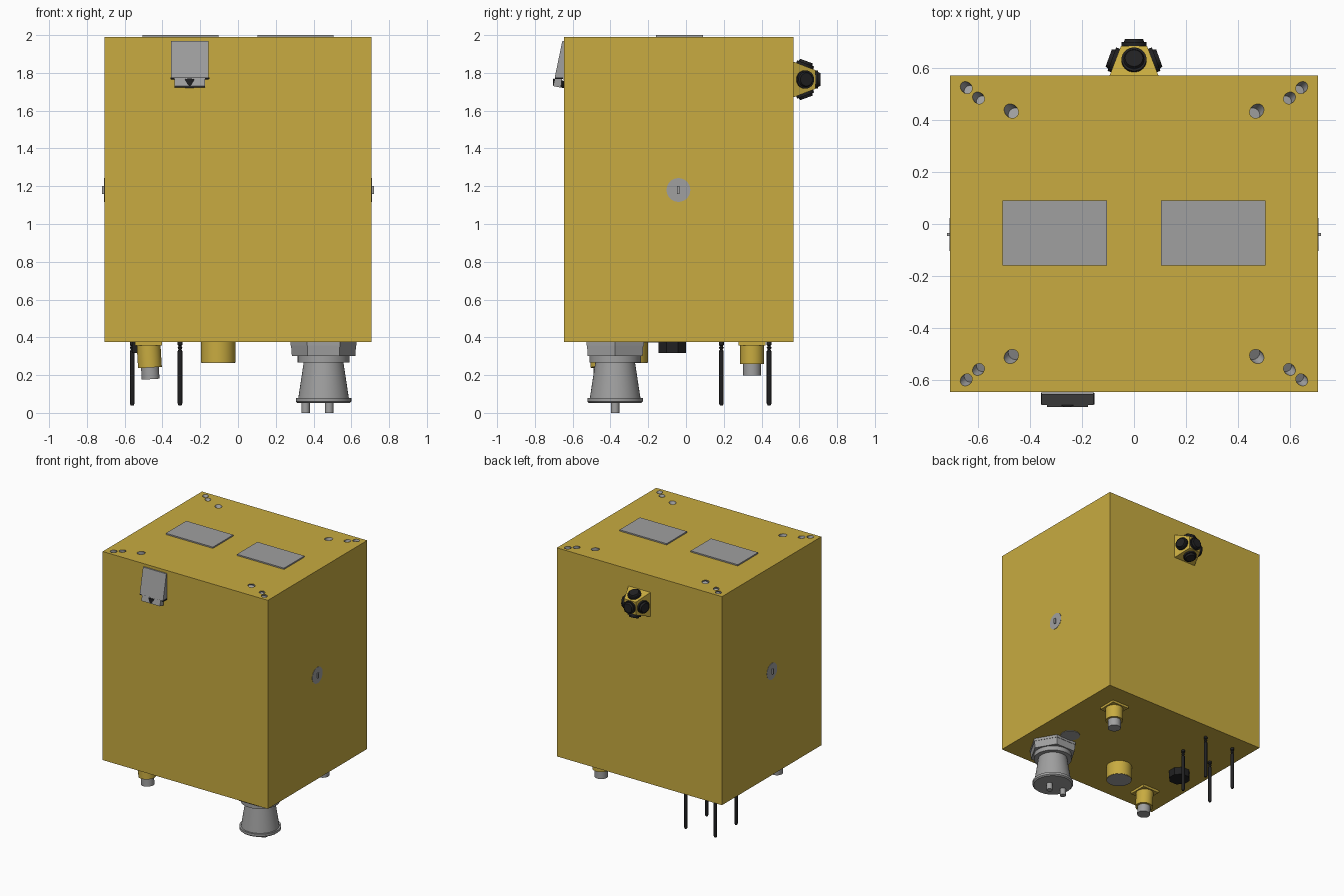
import bpy, bmesh, math
from mathutils import Vector, Matrix

if "Cube" in bpy.data.objects:
    bpy.data.objects.remove(bpy.data.objects["Cube"])

made = []
DOWN = Vector((0, 0, -1))
FLOOR, ROOF = 0.376, 1.99      # underside and top of the body
BACK, FRONT, SIDE = 0.57, -0.645, 0.707


def material(name, rgb):
    m = bpy.data.materials.new(name)
    m.use_nodes = True
    m.diffuse_color = (*rgb, 1)
    m.node_tree.nodes["Principled BSDF"].inputs["Base Color"].default_value = (*rgb, 1)
    return m


gold = material("gold foil", (0.58, 0.41, 0.052))
grey = material("grey metal", (0.35, 0.35, 0.35))
black = material("black", (0.015, 0.015, 0.016))


def finish(name, bm, mat):
    bmesh.ops.recalc_face_normals(bm, faces=bm.faces)
    me = bpy.data.meshes.new(name)
    bm.to_mesh(me)
    bm.free()
    me.materials.append(mat)
    ob = bpy.data.objects.new(name, me)
    bpy.context.collection.objects.link(ob)
    made.append(ob)
    return ob


def box(name, lo, hi, mat):
    bm = bmesh.new()
    lo, hi = Vector(lo), Vector(hi)
    m = Matrix.Translation((lo + hi) / 2) @ Matrix.Diagonal((*(hi - lo), 1))
    bmesh.ops.create_cube(bm, size=1, matrix=m)
    return finish(name, bm, mat)


def rod(name, start, axis, depth, r1, mat, r2=None, sides=32, turn=0):
    """Cylinder or cone growing from start along axis."""
    bm = bmesh.new()
    axis = Vector(axis).normalized()
    m = (Matrix.Translation(Vector(start) + axis * depth / 2)
         @ axis.to_track_quat('Z', 'Y').to_matrix().to_4x4()
         @ Matrix.Rotation(turn, 4, 'Z'))
    bmesh.ops.create_cone(bm, cap_ends=True, segments=sides, radius1=r1,
                          radius2=r1 if r2 is None else r2, depth=depth, matrix=m)
    return finish(name, bm, mat)


def lathe(name, centre, profile, mat, sides=40):
    """Spin (radius, z) points round a vertical axis."""
    bm = bmesh.new()
    vs = [bm.verts.new((r, 0, z)) for r, z in profile]
    es = [bm.edges.new(p) for p in zip(vs, vs[1:])]
    bmesh.ops.spin(bm, geom=vs + es, cent=(0, 0, 0), axis=(0, 0, 1),
                   angle=math.tau, steps=sides)
    bmesh.ops.remove_doubles(bm, verts=bm.verts, dist=1e-5)
    bmesh.ops.translate(bm, verts=bm.verts, vec=(*centre, 0))
    return finish(name, bm, mat)


def extrude_x(name, profile, x0, x1, mat):
    """Extrude a (y, z) outline from x0 to x1."""
    bm = bmesh.new()
    face = bm.faces.new([bm.verts.new((x0, y, z)) for y, z in profile])
    ext = bmesh.ops.extrude_face_region(bm, geom=[face])
    bmesh.ops.translate(bm, vec=(x1 - x0, 0, 0),
                        verts=[v for v in ext["geom"] if isinstance(v, bmesh.types.BMVert)])
    return finish(name, bm, mat)


# Main body, with slanted thruster holes cut in the top corners
body = box("body", (-SIDE, FRONT, FLOOR), (SIDE, BACK, ROOF), gold)
cutters = []
mid_y = (BACK + FRONT) / 2
for sx in (-1, 1):
    for sy in (-1, 1):
        for x, dy, r in ((0.645, 0.562, 0.021), (0.598, 0.522, 0.021), (0.472, 0.472, 0.025)):
            axis = Vector((sx * 0.45, sy * 0.45, 1)).normalized()
            mouth = Vector((sx * x, mid_y + sy * dy, ROOF))
            c = rod("hole_cutter", mouth - axis * 0.03, axis, 0.09, r, grey, sides=20)
            made.remove(c)
            c.hide_render = True
            cutters.append(c)
            mod = body.modifiers.new("hole", 'BOOLEAN')
            mod.operation, mod.solver, mod.object = 'DIFFERENCE', 'EXACT', c
bpy.context.view_layer.update()
cut = bpy.data.meshes.new_from_object(body.evaluated_get(bpy.context.evaluated_depsgraph_get()))
body.modifiers.clear()
body.data = cut
for c in cutters:
    bpy.data.objects.remove(c)
cut.materials.clear()
cut.materials.append(gold)
cut.materials.append(grey)
for p in cut.polygons:       # hole walls are the faces off the outer planes
    c = p.center
    outer = (abs(abs(c.x) - SIDE) < 1e-4 or min(abs(c.y - BACK), abs(c.y - FRONT)) < 1e-4
             or min(abs(c.z - ROOF), abs(c.z - FLOOR)) < 1e-4)
    p.material_index = 0 if outer else 1

# Top panels and side discs with their tabs
for s, side in ((-1, "right"), (1, "left")):
    xs = sorted((s * 0.103, s * 0.506))
    box(side + "_top_panel", (xs[0], -0.16, ROOF), (xs[1], 0.09, 2.0), grey)
    rod(side + "_side_disc", (s * SIDE, -0.04, 1.18), (s, 0, 0), 0.002, 0.063, grey)
    xs = sorted((s * SIDE, s * 0.719))
    box(side + "_side_tab", (xs[0], -0.047, 1.16), (xs[1], -0.034, 1.2), grey)

# Front sensor: a slanted hood, a lower lip and a dark lens barrel
extrude_x("sensor_hood", [(FRONT, 1.968), (-0.655, 1.968), (-0.695, 1.775), (FRONT, 1.765)],
          -0.355, -0.155, grey)
extrude_x("sensor_lip", [(-0.655, 1.785), (-0.693, 1.778), (-0.704, 1.73), (-0.662, 1.722)],
          -0.335, -0.176, grey)
rod("sensor_lens", (-0.256, -0.667, 1.762), (0, -0.2, -1), 0.038, 0.038, black, r2=0.03)
box("sensor_seam", (-0.358, -0.694, 1.768), (-0.152, -0.65, 1.776), black)

# Rear camera cluster: tapered block with five cameras
hub = Vector((0, BACK, 1.765))
rod("cluster_block", hub, (0, 1, 0), 0.115, 0.094 * math.sqrt(2), gold,
    r2=0.05 * math.sqrt(2), sides=4, turn=math.pi / 4)
tilt = math.radians(20)
faces = [("back", Vector((0, 0.113, 0)), Vector((0, 1, 0)))]
for i, side in enumerate(("left", "upper", "right", "lower")):
    out = Vector((math.cos(i * math.pi / 2), 0, math.sin(i * math.pi / 2)))
    faces.append((side, out * 0.07 + Vector((0, 0.058, 0)),
                  out * math.cos(tilt) + Vector((0, math.sin(tilt), 0))))
for side, off, axis in faces:
    rod(side + "_camera_mount", hub + off, axis, 0.016, 0.048, black)
    rod(side + "_camera_lens", hub + off + axis * 0.015, axis, 0.014, 0.04, black, r2=0.034)

# Large nozzle under the front left corner
nx, ny = 0.453, -0.375
rod("nozzle_flange", (nx, ny, FLOOR), DOWN, 0.02, 0.175, grey, sides=6, turn=math.pi / 2)
rod("nozzle_nut", (nx, ny, 0.357), DOWN, 0.055, 0.172, grey, r2=0.168, sides=6, turn=math.pi / 2)
lathe("nozzle", (nx, ny), [(0, 0.31), (0.137, 0.31), (0.137, 0.268), (0.105, 0.268),
                           (0.134, 0.078), (0.147, 0.078), (0.147, 0.06), (0.138, 0.052),
                           (0, 0.052)], grey)
for x in (0.358, 0.483):
    rod("nozzle_pin", (x, ny, 0.06), DOWN, 0.06, 0.022, grey, sides=20)
rod("round_port", (0.46, -0.17, FLOOR), DOWN, 0.004, 0.07, grey)

# Two small connectors on square plates
for name, x, y, lean, drop in (("rear_connector", 0.48, 0.35, 0, 0.11),
                               ("front_connector", -0.474, -0.443, 0.06, 0.13)):
    axis = Vector((lean, 0, -1)).normalized()
    box(name + "_plate", (x - 0.072, y - 0.072, 0.358), (x + 0.072, y + 0.072, FLOOR), gold)
    start = Vector((x, y, 0.37))
    rod(name + "_sleeve", start, axis, drop, 0.063, gold)
    rod(name + "_tip", start + axis * drop, axis, 0.062, 0.047, grey)

# Gold barrel with a grey end
rod("barrel", (-0.105, -0.293, FLOOR), DOWN, 0.109, 0.092, gold)
rod("barrel_end", (-0.105, -0.293, 0.268), DOWN, 0.003, 0.089, grey)

# Black underside sensor
rod("underside_sensor", (-0.49, -0.073, FLOOR), DOWN, 0.058, 0.078, black,
    sides=8, turn=math.pi / 8)

# Four whip antennas
for x in (-0.56, -0.307):
    for y in (0.187, 0.44):
        lathe("antenna", (x, y), [(0, FLOOR), (0.013, FLOOR), (0.013, 0.36), (0.007, 0.354),
                                  (0.013, 0.345), (0.007, 0.335), (0.0125, 0.327),
                                  (0.0125, 0.05), (0.008, 0.04), (0, 0.04)], black, sides=16)

bpy.ops.object.select_all(action='DESELECT')
for ob in made:
    ob.select_set(True)
bpy.context.view_layer.objects.active = body
bpy.ops.object.shade_smooth_by_angle()
